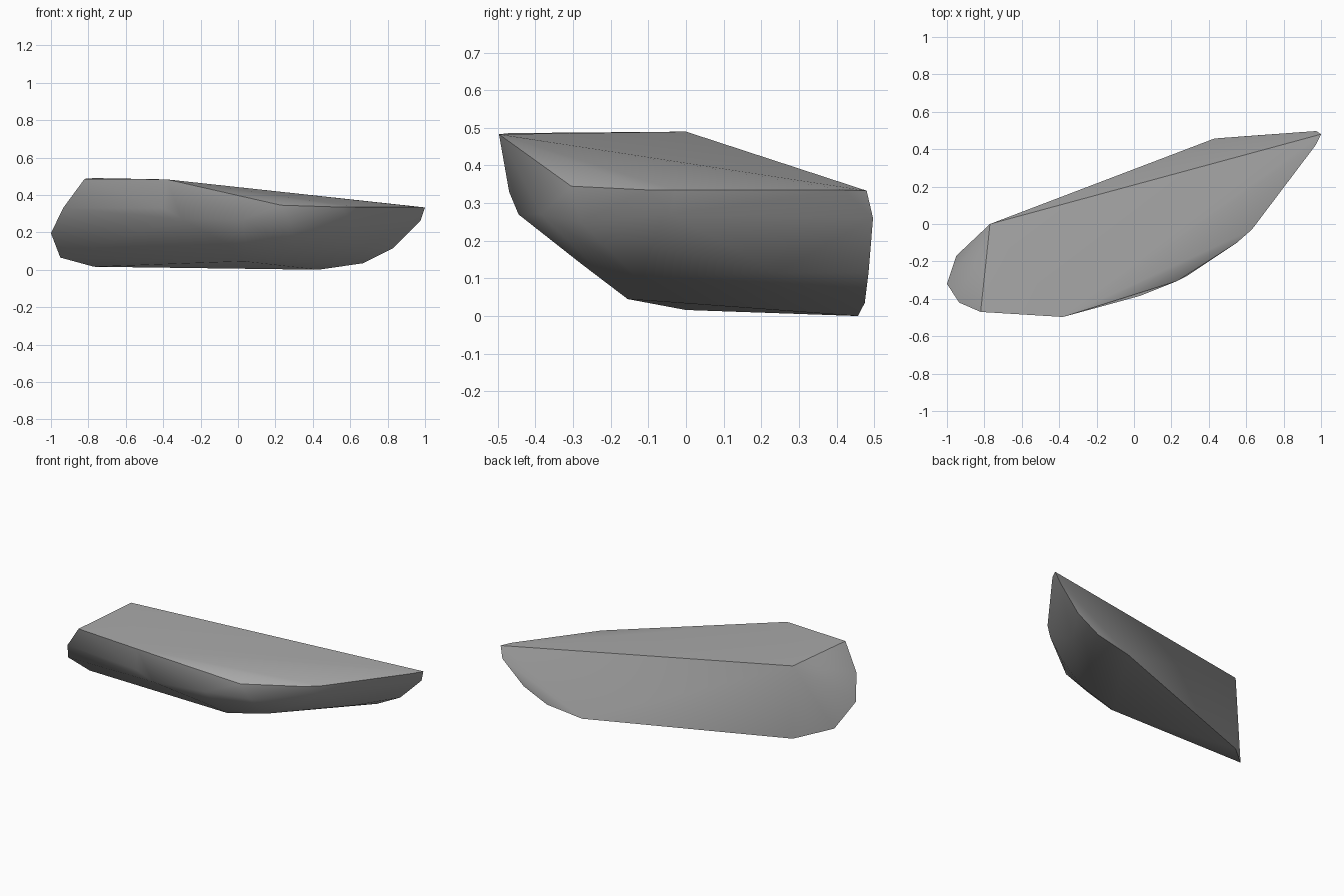
import bpy
import bmesh
import math

default_cube = bpy.data.objects.get("Cube")
if default_cube:
    bpy.data.objects.remove(default_cube, do_unlink=True)


def make_material(name, colour):
    material = bpy.data.materials.new(name)
    material.use_nodes = True
    material.diffuse_color = colour
    material.node_tree.nodes["Principled BSDF"].inputs["Base Color"].default_value = colour
    return material


def hull_object(name, corner_groups, material):
    """Wrap a tight convex skin round the corner points of a chipped stone."""
    bm = bmesh.new()
    for group in corner_groups:
        for corner in group:
            bm.verts.new(corner)
    result = bmesh.ops.convex_hull(bm, input=bm.verts[:], use_existing_faces=False)
    # Drop corners swallowed by the skin
    spare = [v for v in bm.verts if not v.link_faces]
    bmesh.ops.delete(bm, geom=spare, context="VERTS")
    bmesh.ops.recalc_face_normals(bm, faces=bm.faces[:])
    mesh = bpy.data.meshes.new(name)
    bm.to_mesh(mesh)
    bm.free()
    mesh.materials.append(material)
    stone = bpy.data.objects.new(name, mesh)
    bpy.context.collection.objects.link(stone)
    return stone


# Flat cleaved top, sloping down to the pointed end
top_corners = [(-.77, 0, .49), (-.82, -.47, .486), (-.38, -.497, .483),
               (1, .48, .333)]

# Rim along the curved front side
front_rim = [(.23, -.305, .345), (.55, -.1, .335), (.63, -.03, .335),
             (.97, .42, .335)]

# Rounded belly below the front rim
front_belly = [(-.4, -.47, .33), (-.3, -.445, .27), (.03, -.385, .27),
               (.28, -.28, .25), (.6, -.04, .27), (.49, -.07, .18),
               (.29, -.13, .1), (-.06, -.28, .14), (.67, .24, .115)]

# Blunt end
blunt_end = [(-.95, -.17, .065), (-1, -.32, .195), (-.935, -.42, .33)]

# Lower edge of the cleaved back, from the pointed end to the blunt end
back_edge = [(.975, .497, .26), (.83, .485, .115), (.67, .475, .035),
             (.43, .457, 0), (-.77, 0, .016)]

# Underside ridge
underside = [(.03, -.155, .045)]

grey_stone = make_material("grey_stone", (.4, .4, .4, 1))
rock = hull_object("rock_shard",
                   [top_corners, front_rim, front_belly, blunt_end, back_edge, underside],
                   grey_stone)

# Soft shading over the rounded sides, crisp cleaved edges
bpy.ops.object.select_all(action="DESELECT")
rock.select_set(True)
bpy.context.view_layer.objects.active = rock
bpy.ops.object.shade_smooth_by_angle(angle=math.radians(35))
